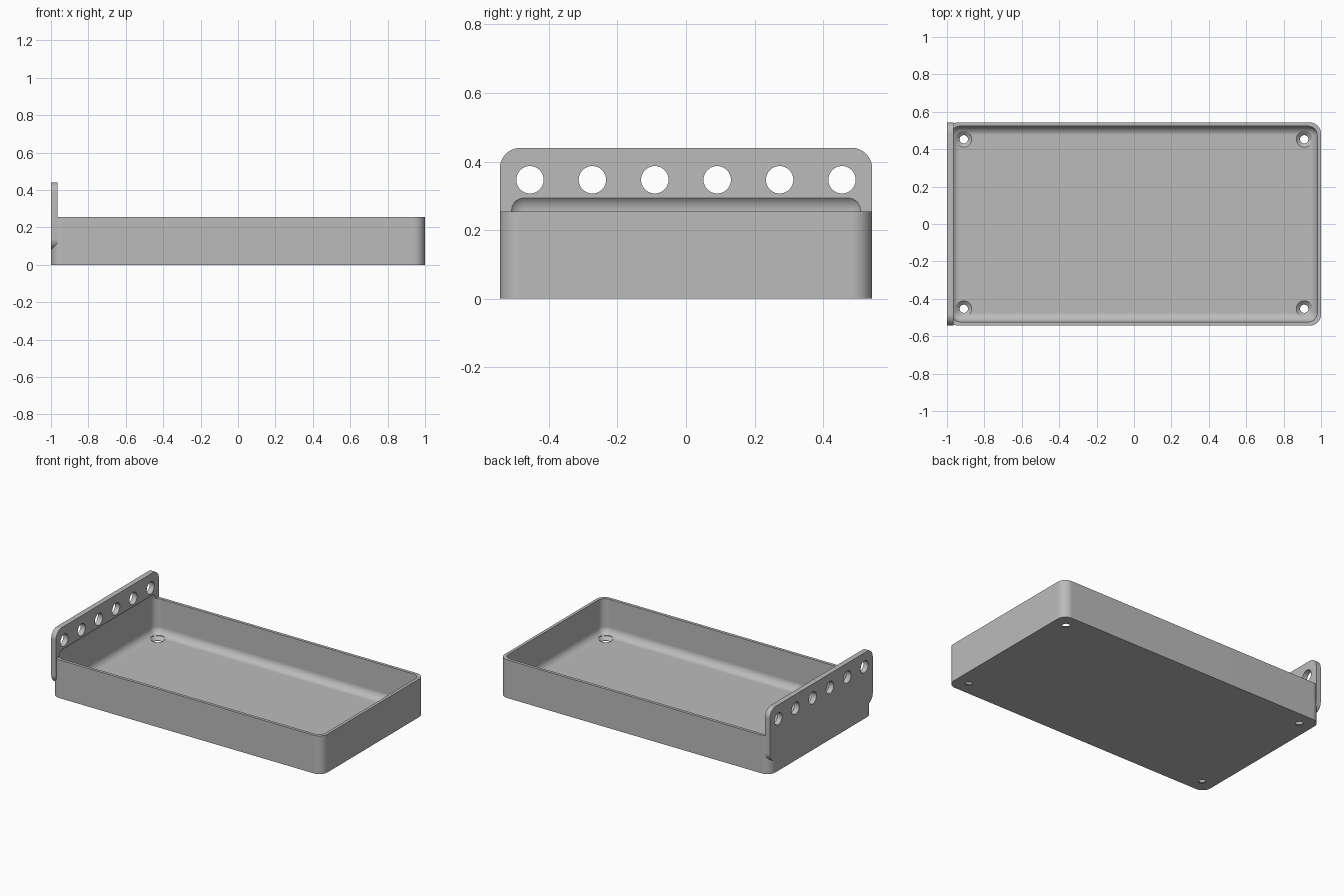
import bpy, bmesh
from math import radians
from mathutils import Matrix, Vector

if "Cube" in bpy.data.objects:
    bpy.data.objects.remove(bpy.data.objects["Cube"], do_unlink=True)

grey = bpy.data.materials.new("mid grey")
grey.use_nodes = True
grey.diffuse_color = (0.5, 0.5, 0.5, 1)
grey.node_tree.nodes["Principled BSDF"].inputs["Base Color"].default_value = (0.5, 0.5, 0.5, 1)


def make_object(name, bm):
    bmesh.ops.recalc_face_normals(bm, faces=bm.faces)
    mesh = bpy.data.meshes.new(name)
    bm.to_mesh(mesh)
    bm.free()
    mesh.materials.append(grey)
    obj = bpy.data.objects.new(name, mesh)
    bpy.context.collection.objects.link(obj)
    return obj


def rounded_box(name, low, high, radius, axis=None, segments=10):
    """Box with the edges along one axis rounded, or all edges if axis is None."""
    low, high = Vector(low), Vector(high)
    bm = bmesh.new()
    bmesh.ops.create_cube(bm, size=1)
    bmesh.ops.scale(bm, vec=high - low, verts=bm.verts)
    bmesh.ops.translate(bm, vec=(low + high) / 2, verts=bm.verts)
    edges = [e for e in bm.edges if axis is None
             or abs(e.verts[0].co[axis] - e.verts[1].co[axis]) > 1e-4]
    bmesh.ops.bevel(bm, geom=edges, offset=radius, segments=segments,
                    profile=0.5, affect='EDGES')
    return make_object(name, bm)


def lathed(name, profile, matrix, sides=40):
    """Closed solid turned about its z axis from (radius, height) points."""
    bm = bmesh.new()
    rings = []
    for radius, height in profile:
        ring = bmesh.ops.create_circle(bm, radius=radius, segments=sides)["verts"]
        bmesh.ops.translate(bm, vec=(0, 0, height), verts=ring)
        rings.append(ring)
    for a, b in zip(rings, rings[1:]):
        for i in range(sides):
            j = (i + 1) % sides
            bm.faces.new((a[i], a[j], b[j], b[i]))
    bm.faces.new(rings[0])
    bm.faces.new(rings[-1])
    bm.transform(matrix)
    return make_object(name, bm)


def combine(target, other, operation):
    """Apply a boolean and remove the helper."""
    mod = target.modifiers.new("boolean", 'BOOLEAN')
    mod.operation, mod.object, mod.solver = operation, other, 'EXACT'
    graph = bpy.context.evaluated_depsgraph_get()
    mesh = bpy.data.meshes.new_from_object(target.evaluated_get(graph))
    target.modifiers.clear()
    target.data = mesh
    bpy.data.objects.remove(other, do_unlink=True)


# Tray block with rounded upright corners, and the tall end plate joined to it
tray = rounded_box("tray", (-1, -0.543, 0), (1, 0.543, 0.255), 0.06, axis=2)
plate = rounded_box("end_plate", (-1, -0.543, 0.08), (-0.965, 0.543, 0.44), 0.06, axis=0)
combine(tray, plate, 'UNION')

# Cavity, rounded all over, which also scoops into the foot of the plate
cavity = rounded_box("cavity", (-0.98, -0.523, 0.02), (0.98, 0.523, 0.308), 0.05)
combine(tray, cavity, 'DIFFERENCE')

# Countersunk screw holes in the floor corners
screw_profile = [(0.022, -0.02), (0.022, 0.002), (0.045, 0.022), (0.045, 0.1)]
for x in (-0.91, 0.91):
    for y in (-0.453, 0.453):
        hole = lathed("screw_hole", screw_profile, Matrix.Translation((x, y, 0)))
        combine(tray, hole, 'DIFFERENCE')

# Row of six round holes through the plate
for i in range(6):
    place = Matrix.Translation((-0.98, (i - 2.5) * 0.182, 0.347)) @ Matrix.Rotation(radians(90), 4, 'Y')
    hole = lathed("plate_hole", [(0.04, -0.1), (0.04, 0.1)], place)
    combine(tray, hole, 'DIFFERENCE')

# Smooth fillets with crisp rims
tray.name = "tray_with_end_plate"
tray.data.shade_smooth()
tray.data.set_sharp_from_angle(angle=radians(25))
weighted = tray.modifiers.new("weighted_normals", 'WEIGHTED_NORMAL')
weighted.keep_sharp = True
